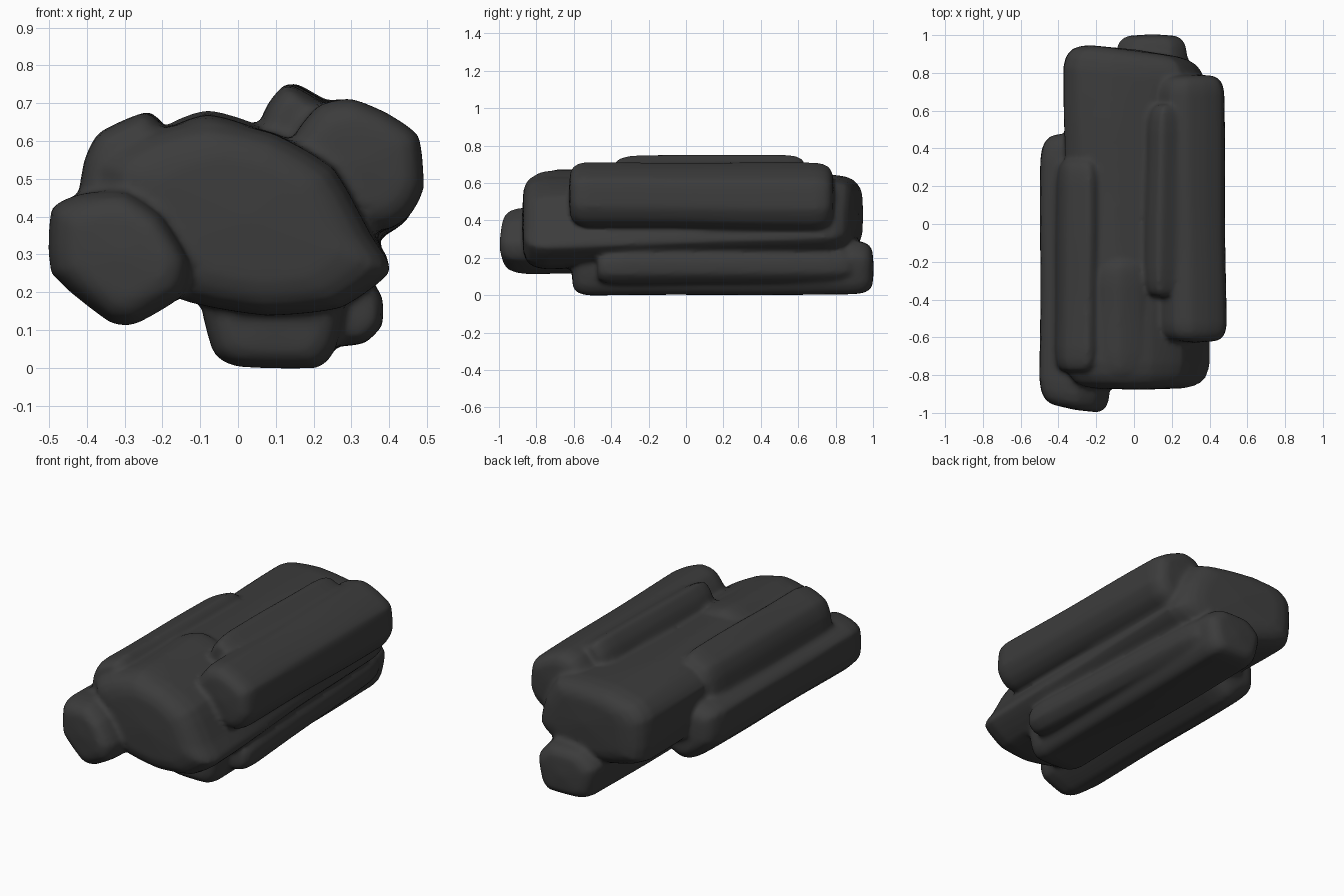
import bpy, bmesh, math
from mathutils import Vector

cube = bpy.data.objects.get("Cube")
if cube:
    bpy.data.objects.remove(cube, do_unlink=True)

stone = bpy.data.materials.new("dark stone")
stone.use_nodes = True
colour = (0.045, 0.045, 0.045, 1)
stone.diffuse_color = colour
bsdf = stone.node_tree.nodes["Principled BSDF"]
bsdf.inputs["Base Color"].default_value = colour
bsdf.inputs["Roughness"].default_value = 0.9

bm = bmesh.new()


def rounded(points):
    """Soften a closed outline with a curve through its corners."""
    pts = [Vector(p) for p in points]
    n, out = len(pts), []
    for i in range(n):
        a, b, c, d = (pts[(i + k) % n] for k in (-1, 0, 1, 2))
        for t in (0, 1 / 3, 2 / 3):
            curve = 0.5 * (2 * b + (c - a) * t + (2 * a - 5 * b + 4 * c - d) * t ** 2
                           + (3 * b - a - 3 * c + d) * t ** 3)
            out.append(curve.lerp(b.lerp(c, t), 0.5))
    return out


def lobe(outline, front, back, end=0.11, tilt=(0, 0), phase=0, back_outline=None):
    """Long boulder along y; front and back are (y, dx, dz, scale)."""
    first, last = rounded(outline), rounded(back_outline or outline)
    # Rounded ends, with a gently uneven shaft between them
    cap = [(0, 0.62), (0.08, 0.76), (0.25, 0.88), (0.55, 0.96), (1, 1)]
    length = back[0] - front[0]
    stations = [(d * end / length, s) for d, s in cap]
    shaft = [(end / length + (1 - 2 * end / length) * k / 12, 1) for k in range(1, 12)]
    stations += shaft + [(1 - t, s) for t, s in reversed(stations)]
    rings = []
    for t, s in stations:
        section = [p.lerp(q, t) for p, q in zip(first, last)]
        mid = sum(section, Vector((0, 0))) / len(section)
        y, dx, dz, scale = (a + (b - a) * t for a, b in zip(front, back))
        size = s * scale * (0.995 + 0.012 * math.sin(9 * t + phase))
        slope = tilt[0] * (1 - t) + tilt[1] * t
        ring = []
        for p in section:
            q = mid + (p - mid) * size
            ring.append(bm.verts.new((q.x + dx, y + slope * (q.x - mid.x), q.y + dz)))
        rings.append(ring)
    faces = []
    for r0, r1 in zip(rings, rings[1:]):
        for i in range(len(first)):
            j = (i + 1) % len(first)
            faces.append(bm.faces.new((r0[i], r0[j], r1[j], r1[i])))
    # Slightly domed end faces
    for ring, sign in ((rings[0], -1), (rings[-1], 1)):
        centre = sum((v.co for v in ring), Vector()) / len(ring)
        tip = bm.verts.new(centre + Vector((0, sign * 0.008, 0)))
        for i in range(len(ring)):
            faces.append(bm.faces.new((ring[i], ring[(i + 1) % len(ring)], tip)))
    bmesh.ops.recalc_face_normals(bm, faces=faces)


# Core boulder, squarer towards the back
lobe([(-0.36, 0.54), (-0.24, 0.62), (-0.08, 0.66), (0.1, 0.62), (0.26, 0.52), (0.36, 0.34),
      (0.415, 0.25), (0.28, 0.15), (0.08, 0.13), (-0.13, 0.17), (-0.32, 0.28)],
     (-0.87, -0.005, 0, 0.99), (0.915, 0, 0, 1), 0.13, (0, -0.13),
     back_outline=[(-0.37, 0.53), (-0.3, 0.61), (-0.12, 0.64), (0.08, 0.635), (0.25, 0.61),
                   (0.34, 0.47), (0.375, 0.31), (0.28, 0.24), (0.08, 0.21), (-0.13, 0.21),
                   (-0.36, 0.29)])

# Crown on the front half of the core
lobe([(-0.24, 0.58), (-0.17, 0.655), (-0.08, 0.685), (0.03, 0.655), (0.14, 0.58), (0, 0.5)],
     (-0.81, 0, -0.02, 1), (-0.2, 0, 0, 1), 0.12)

# Lower left boulder
lobe([(-0.495, 0.42), (-0.42, 0.46), (-0.3, 0.47), (-0.2, 0.405), (-0.125, 0.28),
      (-0.145, 0.19), (-0.27, 0.115), (-0.34, 0.12), (-0.495, 0.25)],
     (-0.977, 0, 0, 0.99), (0.48, 0, 0, 0.97), 0.13, (-0.17, 0.08), 1)

# Upper left boulder
lobe([(-0.425, 0.42), (-0.41, 0.56), (-0.37, 0.635), (-0.245, 0.69), (-0.19, 0.64),
      (-0.15, 0.5), (-0.28, 0.36)],
     (-0.78, 0, -0.01, 0.98), (0.34, 0.01, -0.01, 0.98), 0.12, phase=2)

# Upper right boulder
lobe([(0.13, 0.6), (0.2, 0.69), (0.29, 0.71), (0.39, 0.67), (0.48, 0.605), (0.493, 0.46),
      (0.455, 0.385), (0.39, 0.345), (0.24, 0.37), (0.14, 0.47)],
     (-0.62, 0.008, 0.012, 0.94), (0.785, -0.015, 0, 1), 0.09, phase=1)

# Top ridge
lobe([(0.04, 0.62), (0.07, 0.71), (0.125, 0.77), (0.22, 0.72), (0.31, 0.695),
      (0.32, 0.56), (0.1, 0.54)],
     (-0.38, 0, -0.015, 0.98), (0.63, 0.02, -0.01, 0.98), 0.14, phase=4.2)

# Bottom boulder
lobe([(-0.1, 0.2), (-0.065, 0.04), (0, 0.003), (0.21, 0), (0.26, 0.055), (0.285, 0.2),
      (0.2, 0.285), (0, 0.285)],
     (-0.605, 0, 0, 1), (0.997, 0, 0.005, 1), 0.1, phase=2)

# Bottom right boulder, running into the bottom one at the back
lobe([(0.14, 0.03), (0.27, 0.05), (0.355, 0.06), (0.405, 0.11), (0.405, 0.19),
      (0.35, 0.255), (0.16, 0.27)],
     (-0.47, -0.01, 0, 0.95), (0.9, -0.1, 0.01, 0.97), 0.14, phase=1)

# Fuse the boulders into one worn rock
mesh = bpy.data.meshes.new("rock")
bm.to_mesh(mesh)
bm.free()
mesh.materials.append(stone)
mesh.shade_smooth()
rock = bpy.data.objects.new("rock", mesh)
bpy.context.scene.collection.objects.link(rock)
fuse = rock.modifiers.new("fuse", "REMESH")
fuse.mode = "VOXEL"
fuse.voxel_size = 0.014
fuse.use_smooth_shade = True
wear = rock.modifiers.new("wear", "SMOOTH")
wear.factor = 0.5
wear.iterations = 4
